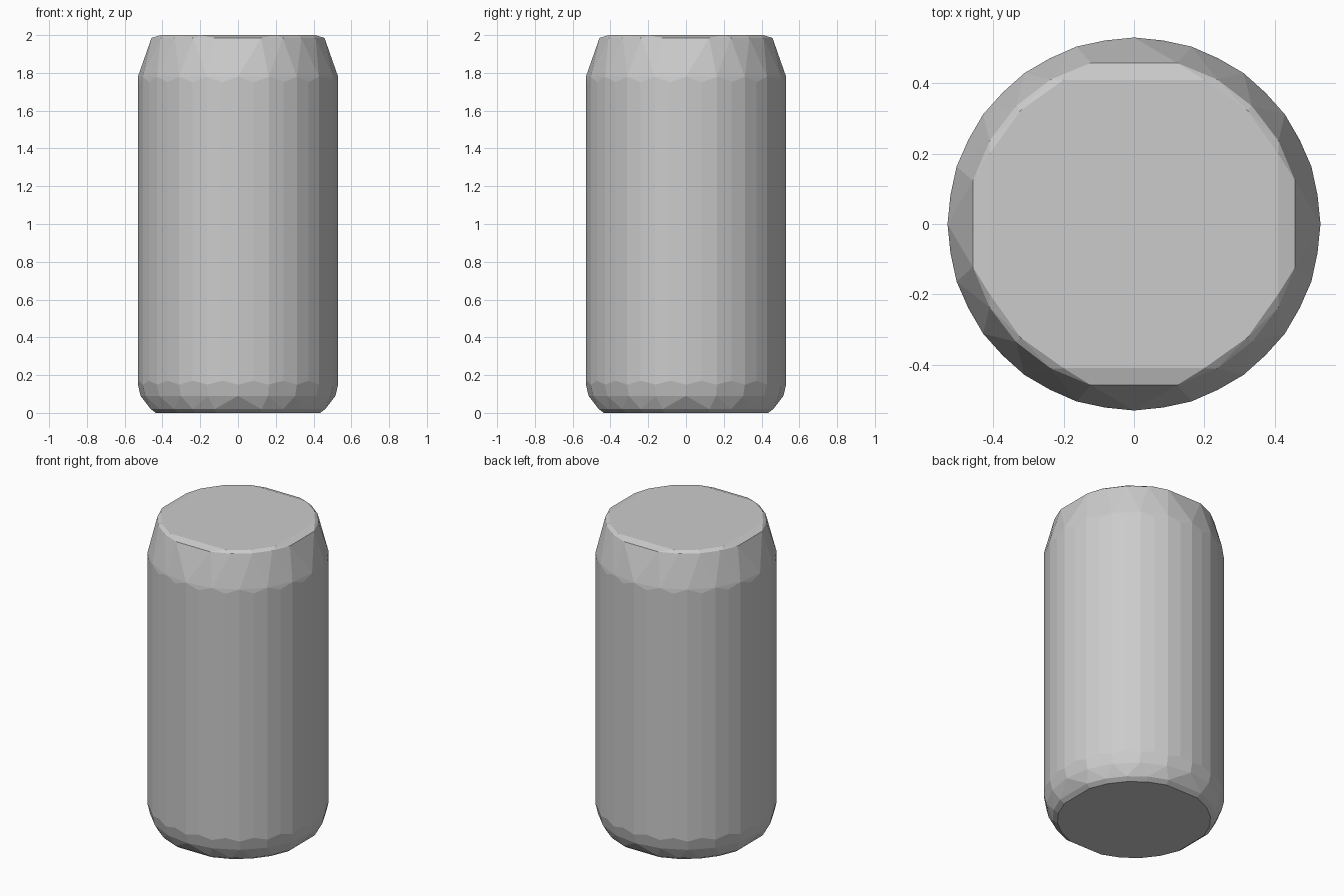
import bpy
import bmesh
from math import cos, sin, radians

cube = bpy.data.objects.get("Cube")
if cube:
    bpy.data.objects.remove(cube, do_unlink=True)

# Grey metal
grey = bpy.data.materials.new("grey_metal")
grey.use_nodes = True
colour = (0.6, 0.6, 0.6, 1)
grey.diffuse_color = colour
grey.node_tree.nodes["Principled BSDF"].inputs["Base Color"].default_value = colour

# Angles around the can for each kind of ring
even = [18 * i for i in range(20)]
offset = [a + 9 for a in even]
rim = [15 * i for i in range(24) if i % 6]           # flat on the four sides
lid = [90 * q + a for q in range(4) for a in (26, 45, 64)]

# Rings: radius, height, angles
rings = [
    (0.450, 0.00, rim),       # base
    (0.478, 0.02, rim),       # base rim
    (0.516, 0.09, even),      # lower bevel
    (0.528, 0.17, offset),    # body bottom
    (0.530, 0.15, even),
    (0.528, 1.75, offset),    # body top
    (0.530, 1.78, even),
    (0.474, 1.985, rim),      # shoulder rim
    (0.456, 2.00, lid),       # lid
]

# Skin the rings with one faceted shell
bm = bmesh.new()
for radius, z, angles in rings:
    for a in angles:
        bm.verts.new((radius * cos(radians(a)), radius * sin(radians(a)), z))
hull = bmesh.ops.convex_hull(bm, input=bm.verts[:])
loose = {v for v in hull["geom_interior"] + hull["geom_unused"]
         if isinstance(v, bmesh.types.BMVert) and not v.link_faces}
bmesh.ops.delete(bm, geom=list(loose), context="VERTS")
bmesh.ops.dissolve_limit(bm, angle_limit=radians(0.3),
                         verts=bm.verts[:], edges=bm.edges[:])
bmesh.ops.recalc_face_normals(bm, faces=bm.faces[:])

mesh = bpy.data.meshes.new("can_body")
bm.to_mesh(mesh)
bm.free()
mesh.materials.append(grey)
can = bpy.data.objects.new("can_body", mesh)
bpy.context.collection.objects.link(can)
